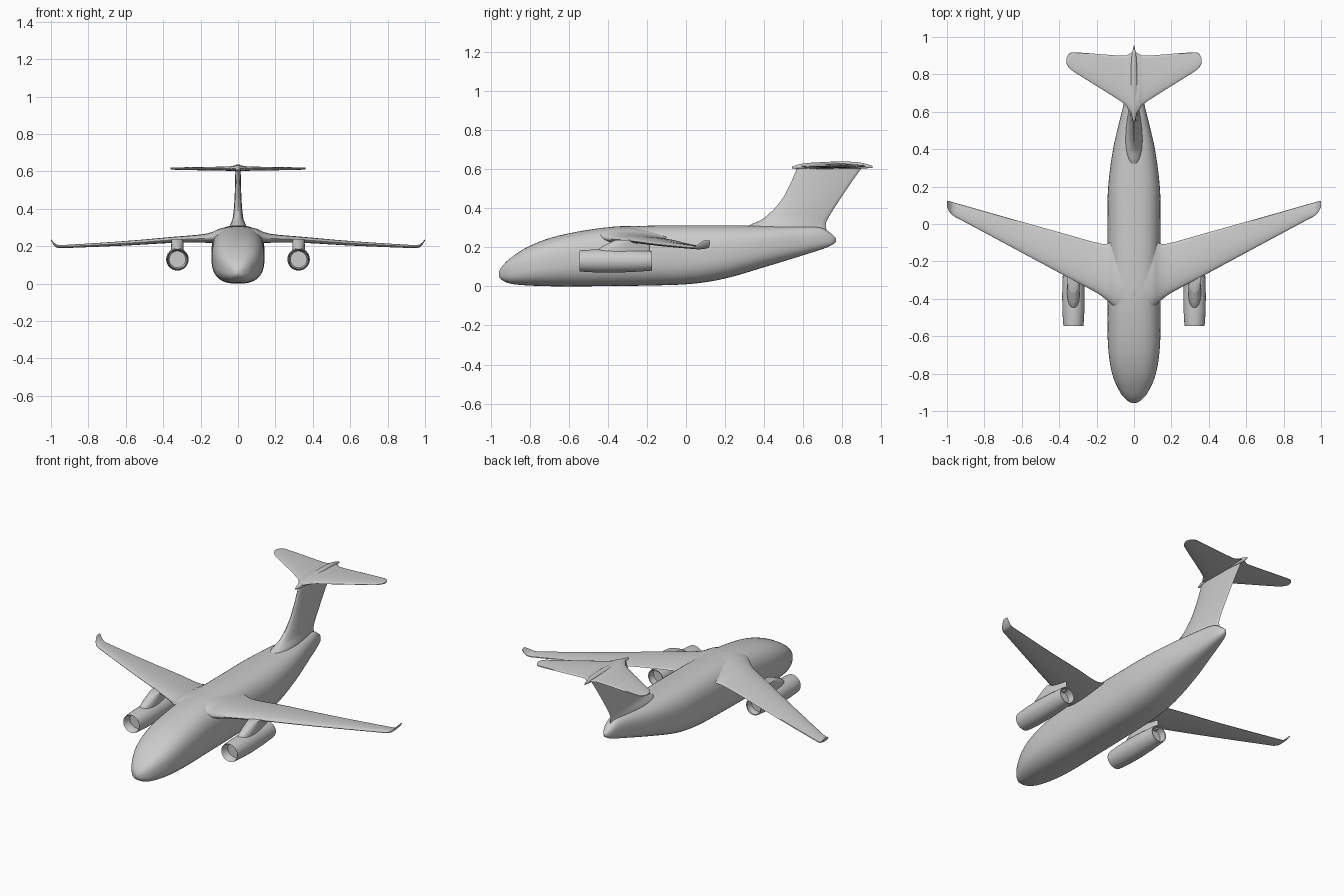
import bpy, bmesh, math


def spline(rows, steps=5):
    """Catmull-Rom through rows of numbers."""
    out = []
    for i in range(len(rows) - 1):
        a, b, c, d = (rows[max(i - 1, 0)], rows[i], rows[i + 1], rows[min(i + 2, len(rows) - 1)])
        for s in range(steps):
            t = s / steps
            out.append([0.5 * (2 * q + (r - p) * t + (2 * p - 5 * q + 4 * r - w) * t * t
                               + (3 * q - p - 3 * r + w) * t ** 3)
                        for p, q, r, w in zip(a, b, c, d)])
    return out + [list(rows[-1])]


def loft(name, rings, angle=50):
    """Skin closed rings of points and cap both ends."""
    bm = bmesh.new()
    vs = [[bm.verts.new(p) for p in ring] for ring in rings]
    n = len(vs[0])
    for a, b in zip(vs, vs[1:]):
        for i in range(n):
            j = (i + 1) % n
            bm.faces.new((a[i], a[j], b[j], b[i]))
    bm.faces.new(vs[0])
    bm.faces.new(vs[-1])
    bmesh.ops.recalc_face_normals(bm, faces=bm.faces)
    me = bpy.data.meshes.new(name)
    bm.to_mesh(me)
    bm.free()
    ob = bpy.data.objects.new(name, me)
    bpy.context.collection.objects.link(ob)
    bpy.ops.object.select_all(action='DESELECT')
    ob.select_set(True)
    bpy.context.view_layer.objects.active = ob
    bpy.ops.object.shade_smooth_by_angle(angle=math.radians(angle))
    return ob


def body(name, rows, power, n=48):
    """Superelliptic body along y; rows are y, half width, bottom, top."""
    def p(v):
        return math.copysign(abs(v) ** (2 / power), v)
    rings = []
    for y, w, lo, hi in spline(rows):
        rings.append([(w * p(math.cos(k)), y, (lo + hi) / 2 + (hi - lo) / 2 * p(math.sin(k)))
                      for k in (2 * math.pi * i / n for i in range(n))])
    return loft(name, rings)


def airfoil(lead, trail, thick, n=24):
    """Pairs of chord position and offset around a wing section."""
    pts = []
    for i in range(n):
        k = 2 * math.pi * i / n
        u = (1 - math.cos(k)) / 2
        h = 1.3 * math.sqrt(u) * (1 - u) * thick + 0.002 * math.sin(k / 2)
        pts.append((lead + (trail - lead) * u, h if k < math.pi else -h))
    return pts


def wing(name, rows):
    """Full-span surface; rows are x, leading y, trailing y, z, thickness."""
    half = spline(rows)
    full = [[-r[0]] + r[1:] for r in reversed(half[1:])] + half
    return loft(name, [[(x, y, z + h) for y, h in airfoil(a, b, t)] for x, a, b, z, t in full])


def fin(name, rows, x=0):
    """Upright surface; rows are z, leading y, trailing y, thickness."""
    return loft(name, [[(x + h, y, z) for y, h in airfoil(a, b, t)] for z, a, b, t in spline(rows)])


# Fuselage with upswept tail
body("fuselage", [
    (-0.958, 0.006, 0.055, 0.07), (-0.945, 0.034, 0.035, 0.097), (-0.90, 0.074, 0.014, 0.143),
    (-0.80, 0.117, 0.004, 0.207), (-0.65, 0.139, 0.0, 0.260), (-0.42, 0.142, 0.001, 0.300),
    (-0.20, 0.142, 0.004, 0.310), (0.02, 0.142, 0.012, 0.311), (0.20, 0.138, 0.040, 0.311),
    (0.40, 0.112, 0.098, 0.310), (0.58, 0.070, 0.153, 0.308), (0.69, 0.043, 0.188, 0.300),
    (0.745, 0.024, 0.210, 0.268), (0.768, 0.006, 0.230, 0.245)], 2.6)

# Main wing with root fairing and upturned tips
wing("main_wing", [
    (0, -0.46, -0.07, 0.262, 0.09), (0.09, -0.45, -0.075, 0.258, 0.075),
    (0.14, -0.412, -0.105, 0.247, 0.055), (0.20, -0.368, -0.100, 0.241, 0.042),
    (0.35, -0.288, -0.058, 0.234, 0.030), (0.60, -0.153, 0.012, 0.216, 0.022),
    (0.90, 0.008, 0.097, 0.200, 0.015), (0.96, 0.040, 0.114, 0.199, 0.014),
    (0.983, 0.060, 0.121, 0.212, 0.012), (0.999, 0.090, 0.124, 0.233, 0.006)])

# Tail fin with dorsal fillet
fin("tail_fin", [
    (0.26, 0.26, 0.73, 0.11), (0.31, 0.32, 0.715, 0.085), (0.35, 0.40, 0.728, 0.055),
    (0.43, 0.48, 0.778, 0.038), (0.52, 0.532, 0.838, 0.030), (0.615, 0.572, 0.905, 0.026)])

# Tailplane and its centre fairing
wing("tailplane", [
    (0, 0.57, 0.925, 0.617, 0.032), (0.03, 0.612, 0.908, 0.616, 0.026),
    (0.07, 0.655, 0.900, 0.615, 0.020), (0.30, 0.800, 0.917, 0.615, 0.012),
    (0.345, 0.832, 0.912, 0.616, 0.010), (0.362, 0.862, 0.885, 0.616, 0.006)])
body("tailplane_fairing", [
    (0.542, 0.003, 0.604, 0.612), (0.60, 0.015, 0.599, 0.628), (0.75, 0.020, 0.600, 0.638),
    (0.88, 0.014, 0.602, 0.635), (0.955, 0.002, 0.606, 0.616)], 2, 24)

# Engines: open nacelles on pylons, one pair
nacelle = [(0.001, -0.495), (0.044, -0.495), (0.049, -0.541), (0.053, -0.545), (0.055, -0.53),
           (0.059, -0.46), (0.060, -0.38), (0.057, -0.28), (0.051, -0.19), (0.049, -0.175),
           (0.044, -0.176), (0.041, -0.215), (0.001, -0.215)]
for side, label in ((-1, "left"), (1, "right")):
    cx = 0.324 * side
    loft(label + "_engine", [[(cx + r * math.cos(k), y, 0.13 + r * math.sin(k))
                              for k in (2 * math.pi * i / 40 for i in range(40))]
                             for r, y in nacelle], 40)
    fin(label + "_pylon", [(0.165, -0.47, -0.185, 0.065), (0.20, -0.435, -0.185, 0.065),
                           (0.238, -0.36, -0.185, 0.06)], cx)
